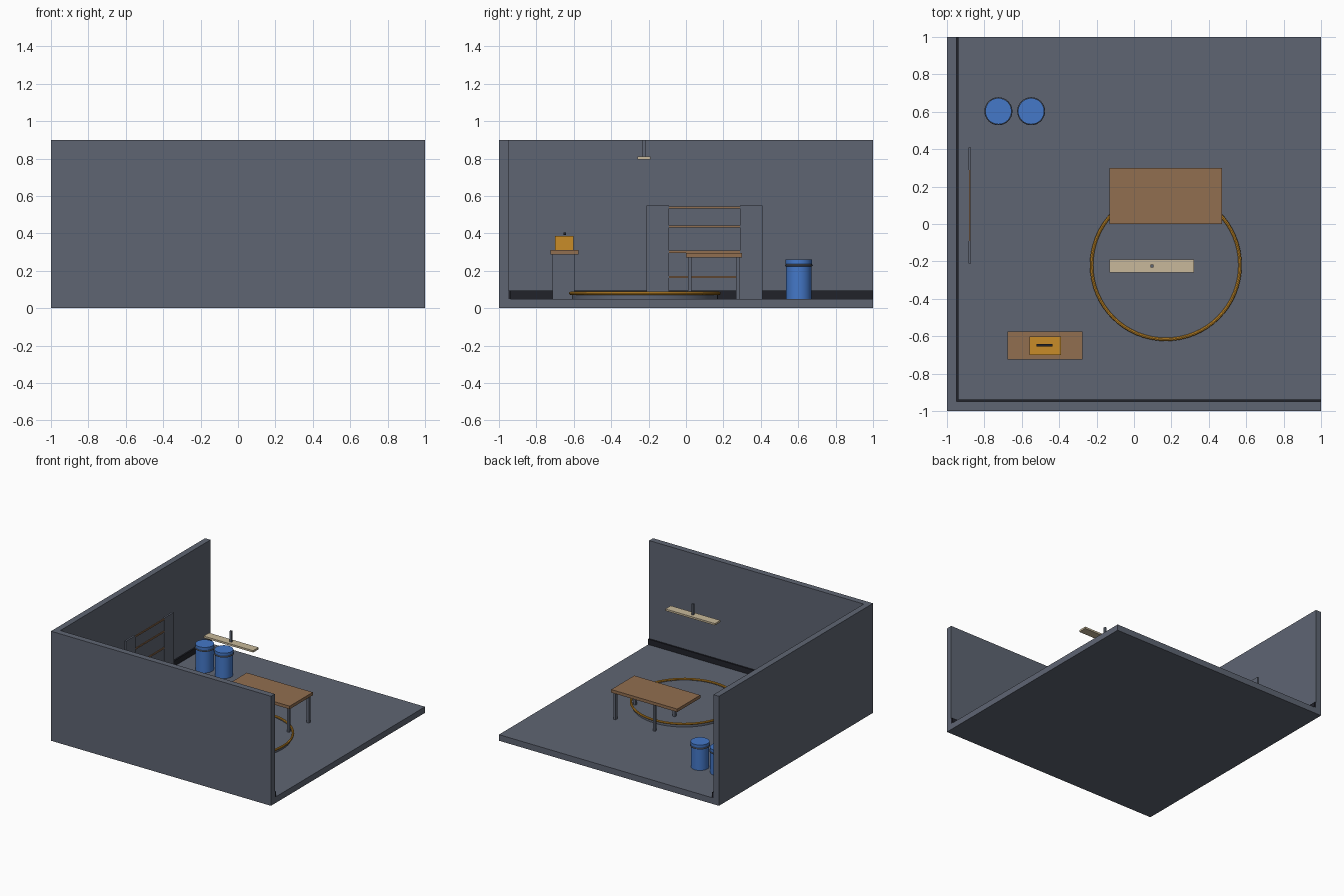
import bpy
from math import radians

cube = bpy.data.objects.get("Cube")
if cube:
    bpy.data.objects.remove(cube, do_unlink=True)


def material(name, rgb):
    m = bpy.data.materials.new(name)
    m.use_nodes = True
    m.diffuse_color = (*rgb, 1)
    m.node_tree.nodes["Principled BSDF"].inputs["Base Color"].default_value = (*rgb, 1)
    return m


grey = material("slate_grey", (.113, .130, .171))
dark = material("near_black", (.015, .016, .023))
wood = material("brown_wood", (.283, .156, .080))
orange = material("amber", (.578, .262, .022))
blue = material("barrel_blue", (.058, .188, .578))
cream = material("lamp_cream", (.578, .485, .328))


def finish(name, mat, smooth=False):
    ob = bpy.context.object
    ob.name = name
    ob.data.materials.append(mat)
    if smooth:
        bpy.ops.object.shade_smooth_by_angle(angle=radians(40))
    return ob


def box(name, mat, x, y, z):
    """Box from (low, high) ranges on each axis."""
    ranges = (x, y, z)
    bpy.ops.mesh.primitive_cube_add(size=1, location=[(a + b) / 2 for a, b in ranges])
    bpy.context.object.scale = [b - a for a, b in ranges]
    bpy.ops.object.transform_apply(location=False, rotation=False)
    return finish(name, mat)


def cylinder(name, mat, x, y, z, radius, sides=32):
    bpy.ops.mesh.primitive_cylinder_add(vertices=sides, radius=radius, depth=z[1] - z[0],
                                        location=(x, y, (z[0] + z[1]) / 2))
    return finish(name, mat, True)


def torus(name, mat, place, major, minor, segments):
    bpy.ops.mesh.primitive_torus_add(major_radius=major, minor_radius=minor, location=place,
                                     major_segments=segments, minor_segments=8)
    return finish(name, mat, True)


# Room shell: floor, two walls and their skirting
FLOOR = .05
box("floor", grey, (-1, 1), (-1, 1), (0, FLOOR))
box("front_wall", grey, (-1, 1), (-1, -.95), (FLOOR, .9))
box("side_wall", grey, (-1, -.95), (-.95, 1), (FLOOR, .9))
box("front_skirting", dark, (-.95, 1), (-.95, -.938), (FLOOR, .095))
box("side_skirting", dark, (-.95, -.938), (-.938, 1), (FLOOR, .095))

# Shelf rack beside the side wall
for i, y in enumerate((-.15, .35)):
    box(f"rack_upright_{i}", grey, (-.886, -.871), (y - .06, y + .06), (FLOOR, .55))
for i, z in enumerate((.167, .302, .437, .538)):
    box(f"rack_shelf_{i}", wood, (-.882, -.873), (-.09, .29), (z - .006, z + .006))

# Low round platform with a rim
cylinder("platform", grey, .17, -.22, (FLOOR, .072), .39, 64)
torus("platform_rim", orange, (.17, -.22, .079), .397, .009, 64)

# Table
box("table_top", wood, (-.13, .47), (0, .3), (.27, .295))
for x in (.09, .447):
    for y in (.02, .278):
        box("table_leg", grey, (x - .01, x + .01), (y - .01, y + .01), (FLOOR, .27))

# Workbench with panel legs
box("bench_top", wood, (-.675, -.275), (-.725, -.575), (.287, .312))
for x in (-.65, -.3):
    box("bench_panel", grey, (x - .01, x + .01), (-.715, -.595), (FLOOR, .287))

# Toolbox on the bench
box("toolbox", orange, (-.56, -.39), (-.70, -.602), (.312, .387))
box("toolbox_handle", dark, (-.522, -.436), (-.656, -.642), (.39, .404))

# Two barrels with hoops and lids
for i, x in enumerate((-.725, -.55)):
    cylinder(f"barrel_{i}", blue, x, .603, (FLOOR, .235), .068)
    cylinder(f"barrel_lid_{i}", blue, x, .603, (.235, .26), .070)
    torus(f"barrel_hoop_{i}", grey, (x, .603, .229), .069, .006, 32)

# Hanging lamp
box("lamp_panel", cream, (-.13, .32), (-.26, -.19), (.795, .81))
box("lamp_rod", grey, (.087, .103), (-.233, -.217), (.81, .9))
